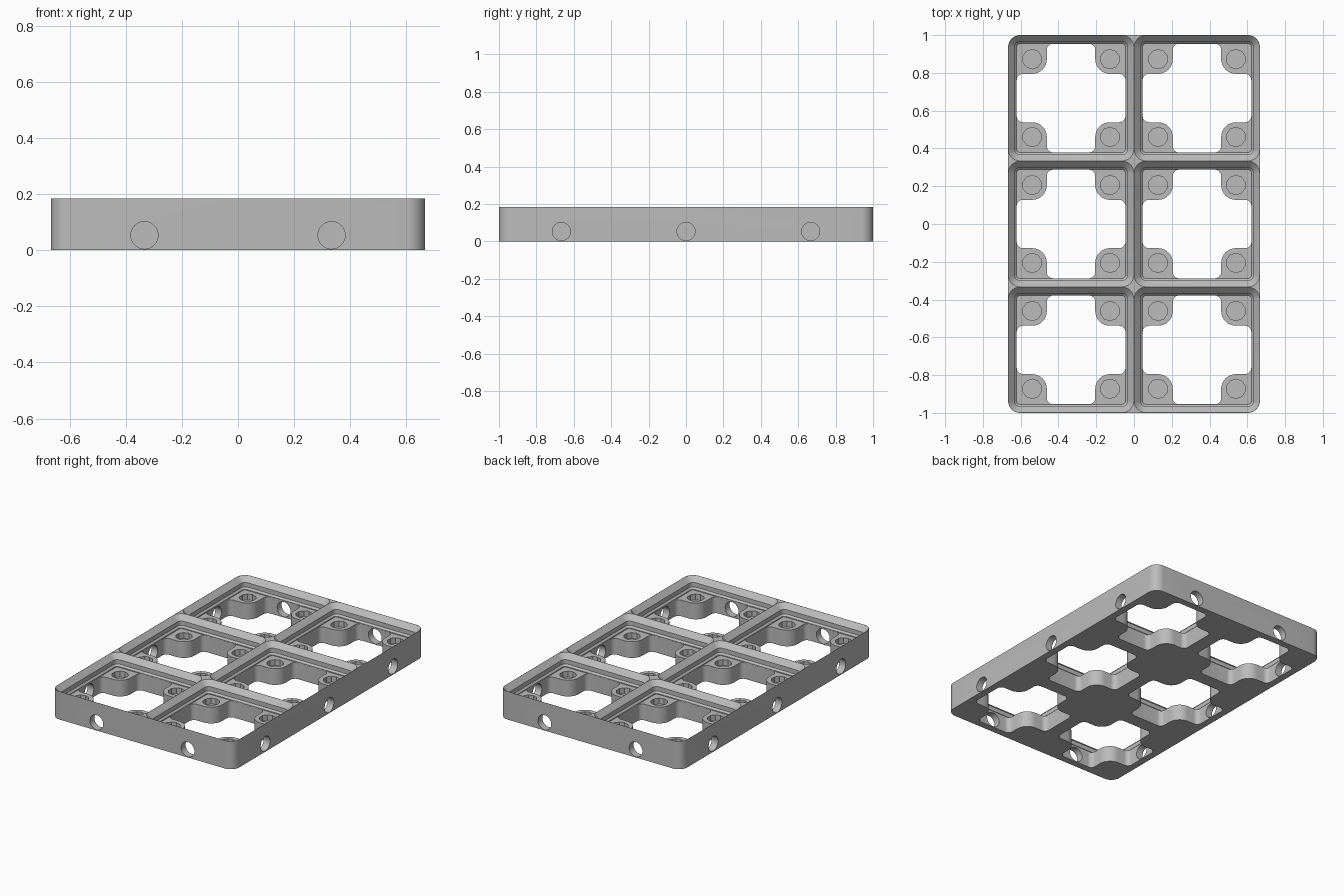
import bpy, bmesh, math
from mathutils import Matrix, Vector

if "Cube" in bpy.data.objects:
    bpy.data.objects.remove(bpy.data.objects["Cube"], do_unlink=True)

CELL = 2 / 3
COLS, ROWS = 2, 3
HALF_X, HALF_Y = COLS * CELL / 2, ROWS * CELL / 2
TOP, FLOOR = 0.185, 0.107
CENTRES = [Vector(((i - (COLS - 1) / 2) * CELL, (j - (ROWS - 1) / 2) * CELL))
           for i in range(COLS) for j in range(ROWS)]


def fillet(corners, steps=8):
    """Round each right-angled corner (x, y, radius) of an outline."""
    pts = []
    for k, (x, y, r) in enumerate(corners):
        p = Vector((x, y))
        u = (Vector(corners[k - 1][:2]) - p).normalized()
        v = (Vector(corners[(k + 1) % len(corners)][:2]) - p).normalized()
        for s in range(steps + 1):
            t = s / steps * math.pi / 2
            pts.append(p + r * (u + v - v * math.cos(t) - u * math.sin(t)))
    return pts


def rounded_box(hx, hy, r):
    return fillet([(hx, hy, r), (-hx, hy, r), (-hx, -hy, r), (hx, -hy, r)])


def loft(bm, layers, centre=Vector((0, 0))):
    """Skin a stack of (outline, z) layers and cap both ends."""
    rings = [[bm.verts.new((p.x + centre.x, p.y + centre.y, z)) for p in outline]
             for outline, z in layers]
    n = len(rings[0])
    for a, b in zip(rings, rings[1:]):
        for i in range(n):
            j = (i + 1) % n
            bm.faces.new((a[i], a[j], b[j], b[i]))
    bm.faces.new(rings[0][::-1])
    bm.faces.new(rings[-1])


def cylinder(bm, radius, depth, sides, matrix):
    bmesh.ops.create_cone(bm, cap_ends=True, segments=sides, radius1=radius,
                          radius2=radius, depth=depth, matrix=matrix)


def make_object(name, bm):
    mesh = bpy.data.meshes.new(name)
    bmesh.ops.recalc_face_normals(bm, faces=bm.faces)
    bm.to_mesh(mesh)
    bm.free()
    obj = bpy.data.objects.new(name, mesh)
    bpy.context.collection.objects.link(obj)
    return obj


# Solid slab with rounded corners
bm = bmesh.new()
slab = rounded_box(HALF_X, HALF_Y, 0.0635)
loft(bm, [(slab, 0), (slab, TOP)])
plate = make_object("grid_plate", bm)

# Stepped pockets that leave sharp ridges between the cells
pockets = bmesh.new()
steps = [(0.288, FLOOR), (0.288, 0.1125), (0.299, 0.1235), (0.299, 0.152),
         (0.3325, TOP), (0.3325, TOP + 0.02)]
layers = [(rounded_box(h, h, h - 0.27), z) for h, z in steps]
for c in CENTRES:
    loft(pockets, layers, c)

# Cross-shaped openings that leave a pad in each cell corner
openings = bmesh.new()
arm, pad = 0.2875, 0.128
corners = []
for q in range(4):
    turn = Matrix.Rotation(q * math.pi / 2, 2)
    for x, y, r in ((arm, pad, 0.032), (pad, pad, 0.078), (pad, arm, 0.032)):
        corners.append((*(turn @ Vector((x, y))), r))
cross = fillet(corners)
for c in CENTRES:
    loft(openings, [(cross, -0.05), (cross, FLOOR + 0.02)], c)

# Blind round recesses in the pads
recesses = bmesh.new()
for c in CENTRES:
    for sx in (-1, 1):
        for sy in (-1, 1):
            cylinder(recesses, 0.051, 0.07, 10, Matrix.Translation(
                (c.x + sx * 0.206, c.y + sy * 0.206, FLOOR - 0.003)))

# Round connector holes through the outer walls
side_holes = bmesh.new()
for s in (-1, 1):
    for x in sorted({c.x for c in CENTRES}):
        cylinder(side_holes, 0.0485, 0.2, 32, Matrix.Translation(
            (x, s * HALF_Y, 0.0535)) @ Matrix.Rotation(math.pi / 2, 4, 'X'))
    for y in sorted({c.y for c in CENTRES}):
        cylinder(side_holes, 0.0485, 0.2, 32, Matrix.Translation(
            (s * HALF_X, y, 0.0535)) @ Matrix.Rotation(math.pi / 2, 4, 'Y'))

# Cut everything out of the slab
cutters = []
for name, cut in (("pocket_cutter", pockets), ("opening_cutter", openings),
                  ("recess_cutter", recesses), ("side_hole_cutter", side_holes)):
    cutter = make_object(name, cut)
    cutter.hide_render = True
    mod = plate.modifiers.new(name, 'BOOLEAN')
    mod.operation, mod.solver, mod.object = 'DIFFERENCE', 'EXACT', cutter
    cutters.append(cutter)
bpy.context.view_layer.update()
depsgraph = bpy.context.evaluated_depsgraph_get()
result = bpy.data.meshes.new_from_object(plate.evaluated_get(depsgraph))
plate.modifiers.clear()
plate.data = result
for cutter in cutters:
    bpy.data.objects.remove(cutter, do_unlink=True)

# Plain grey finish
grey = bpy.data.materials.new("plain_grey")
grey.use_nodes = True
grey.diffuse_color = (0.5, 0.5, 0.5, 1)
grey.node_tree.nodes["Principled BSDF"].inputs["Base Color"].default_value = (0.5, 0.5, 0.5, 1)
plate.data.materials.clear()
plate.data.materials.append(grey)

bpy.ops.object.select_all(action='DESELECT')
plate.select_set(True)
bpy.context.view_layer.objects.active = plate
bpy.ops.object.shade_smooth_by_angle(angle=math.radians(30))
